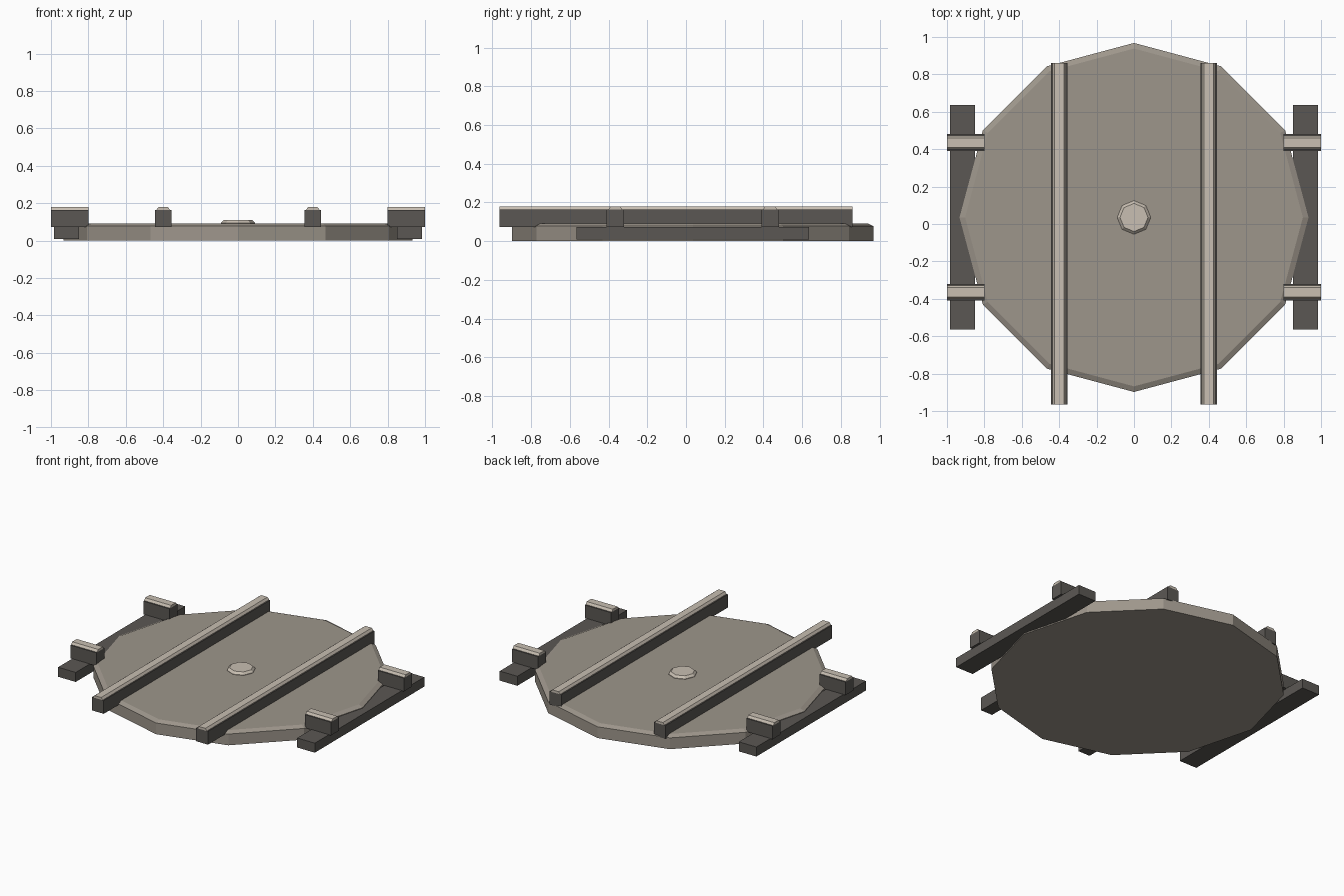
import bpy, bmesh, math
from mathutils import Matrix

if "Cube" in bpy.data.objects:
    bpy.data.objects.remove(bpy.data.objects["Cube"])

def material(name, rgb):
    m = bpy.data.materials.new(name)
    m.diffuse_color = (*rgb, 1)
    m.use_nodes = True
    m.node_tree.nodes["Principled BSDF"].inputs["Base Color"].default_value = m.diffuse_color
    return m

STONE = material("warm grey", (0.34, 0.305, 0.26))
DARK = material("dark grey", (0.105, 0.097, 0.088))
PALE = material("pale beige", (0.58, 0.52, 0.445))
CY = 0.035  # y centre of the disc

def finish(bm, name, mat):
    bmesh.ops.recalc_face_normals(bm, faces=bm.faces)
    me = bpy.data.meshes.new(name)
    bm.to_mesh(me)
    bm.free()
    me.materials.append(mat)
    ob = bpy.data.objects.new(name, me)
    bpy.context.collection.objects.link(ob)
    return ob

def box(name, mat, x0, x1, y0, y1, z0, z1, taper_x=0, taper_y=0):
    """Box whose top can be narrowed along x or y."""
    bm = bmesh.new()
    bmesh.ops.create_cube(bm, size=1)
    for v in bm.verts:
        top = v.co.z > 0
        tx, ty = (taper_x, taper_y) if top else (0, 0)
        v.co = (x1 - tx if v.co.x > 0 else x0 + tx,
                y1 - ty if v.co.y > 0 else y0 + ty,
                z1 if top else z0)
    return finish(bm, name, mat)

def stacked_disc(name, mat, sides, rings):
    """Polygonal disc from (radius, z) rings, with a corner on +x."""
    bm = bmesh.new()
    loops = []
    for r, z in rings:
        loops.append([bm.verts.new((r * math.cos(2 * math.pi * i / sides),
                                    CY + r * math.sin(2 * math.pi * i / sides), z))
                      for i in range(sides)])
    for a, b in zip(loops, loops[1:]):
        for i in range(sides):
            j = (i + 1) % sides
            bm.faces.new((a[i], a[j], b[j], b[i]))
    bm.faces.new(loops[0])
    bm.faces.new(loops[-1])
    return finish(bm, name, mat)

# Round plate with chamfered rim, and centre boss
stacked_disc("round_plate", STONE, 12, [(0.933, 0), (0.933, 0.078), (0.903, 0.092)])
stacked_disc("centre_boss", PALE, 8, [(0.09, 0.088), (0.09, 0.095), (0.075, 0.11)])

for s, side in ((-1, "left"), (1, "right")):
    # Long rails with pale caps
    x = 0.4 * s
    box(f"{side}_rail", DARK, x - 0.045, x + 0.045, -0.965, 0.86, 0.072, 0.164)
    box(f"{side}_rail_cap", PALE, x - 0.036, x + 0.036, -0.965, 0.86, 0.164, 0.18, taper_x=0.011)
    # Side sleepers
    xa, xb = sorted((0.85 * s, 0.985 * s))
    box(f"{side}_sleeper", DARK, xa, xb, CY - 0.6, CY + 0.6, 0.008, 0.074)
    # Short outer rail stubs with pale caps
    xa, xb = sorted((0.8 * s, 1.0 * s))
    for t, end in ((-1, "front"), (1, "back")):
        y = CY + 0.4 * t
        box(f"{side}_{end}_stub", DARK, xa, xb, y - 0.045, y + 0.045, 0.072, 0.164)
        box(f"{side}_{end}_stub_cap", PALE, xa, xb, y - 0.036, y + 0.036, 0.164, 0.18, taper_y=0.011)
